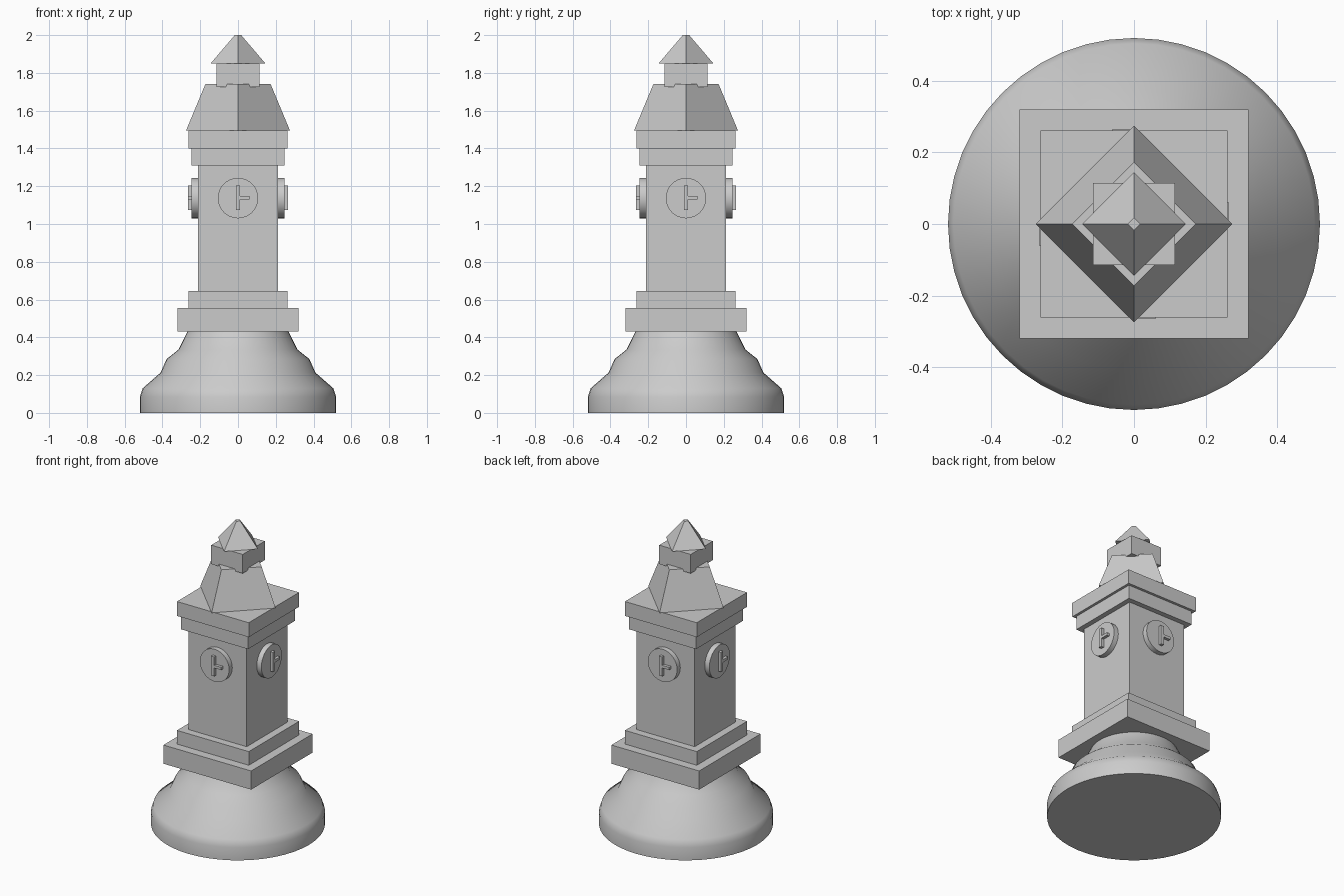
import bpy, bmesh, math
from mathutils import Matrix, Vector

cube = bpy.data.objects.get("Cube")
if cube:
    bpy.data.objects.remove(cube, do_unlink=True)

stone = bpy.data.materials.new("grey_stone")
stone.use_nodes = True
GREY = (0.6, 0.6, 0.6, 1)
stone.diffuse_color = GREY
stone.node_tree.nodes["Principled BSDF"].inputs["Base Color"].default_value = GREY


def finish(name, bm, smooth=False):
    bmesh.ops.recalc_face_normals(bm, faces=bm.faces)
    mesh = bpy.data.meshes.new(name)
    bm.to_mesh(mesh)
    bm.free()
    mesh.materials.append(stone)
    obj = bpy.data.objects.new(name, mesh)
    bpy.context.collection.objects.link(obj)
    if smooth:
        bpy.ops.object.select_all(action='DESELECT')
        obj.select_set(True)
        bpy.context.view_layer.objects.active = obj
        bpy.ops.object.shade_smooth_by_angle(angle=math.radians(40))
    return obj


def box(name, low, high, turn=Matrix()):
    low, high = Vector(low), Vector(high)
    bm = bmesh.new()
    place = turn @ Matrix.Translation((low + high) / 2) @ Matrix.Diagonal((*(high - low), 1))
    bmesh.ops.create_cube(bm, size=1, matrix=place)
    return finish(name, bm)


def square_tier(name, half, z0, z1):
    return box(name, (-half, -half, z0), (half, half, z1))


def diamond_roof(name, r0, r1, z0, z1):
    # Four-sided frustum whose corners lie on the x and y axes
    bm = bmesh.new()
    bmesh.ops.create_cone(bm, cap_ends=True, segments=4, radius1=r0, radius2=r1,
                          depth=z1 - z0, matrix=Matrix.Translation((0, 0, (z0 + z1) / 2)))
    return finish(name, bm)


# Turned round base
profile = [(0, 0), (0.52, 0), (0.52, 0.085), (0.505, 0.13), (0.41, 0.213),
           (0.378, 0.285), (0.315, 0.335), (0.265, 0.435), (0, 0.435)]
bm = bmesh.new()
verts = [bm.verts.new((r, 0, z)) for r, z in profile]
edges = [bm.edges.new(pair) for pair in zip(verts, verts[1:])]
bmesh.ops.spin(bm, geom=verts + edges, axis=(0, 0, 1), cent=(0, 0, 0),
               angle=math.tau, steps=48)
bmesh.ops.remove_doubles(bm, verts=bm.verts, dist=0.0005)
finish("round_base", bm, smooth=True)

# Square tower tiers
square_tier("plinth", 0.32, 0.432, 0.555)
square_tier("plinth_step", 0.262, 0.555, 0.645)
square_tier("shaft", 0.212, 0.645, 1.31)
square_tier("lower_cornice", 0.245, 1.31, 1.4)
square_tier("upper_cornice", 0.262, 1.4, 1.495)

# Roof, lantern and spire
diamond_roof("roof", 0.275, 0.173, 1.495, 1.74)
square_tier("lantern", 0.115, 1.725, 1.85)
diamond_roof("spire", 0.145, 0.017, 1.85, 2)

# A clock on each side of the shaft
CLOCK_Z = 1.137
for i, side in enumerate(("front", "left", "back", "right")):
    turn = Matrix.Rotation(i * math.pi / 2, 4, 'Z')
    bm = bmesh.new()
    place = turn @ Matrix.Translation((0, -0.225, CLOCK_Z)) @ Matrix.Rotation(math.pi / 2, 4, 'X')
    bmesh.ops.create_cone(bm, cap_ends=True, segments=32, radius1=0.107, radius2=0.107,
                          depth=0.04, matrix=place)
    finish(side + "_clock_face", bm, smooth=True)
    box(side + "_minute_hand", (-0.011, -0.264, 1.075), (0.011, -0.24, 1.203), turn)
    box(side + "_hour_hand", (0.008, -0.264, 1.13), (0.062, -0.24, 1.148), turn)
